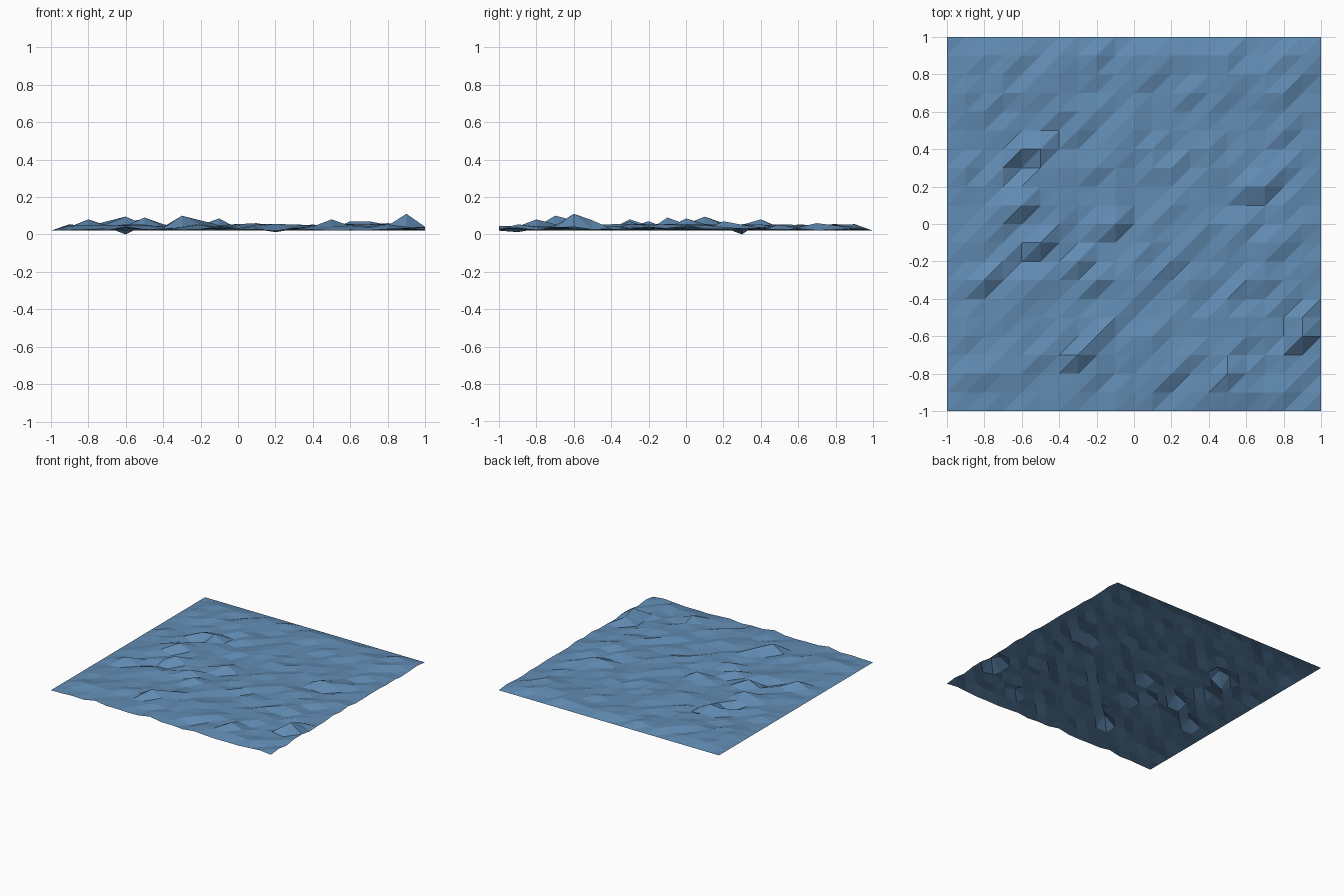
import bpy, bmesh, random

random.seed(7)
N, STEP, BASE = 20, 0.1, 0.02

# Gentle random relief, flat along the left and back edges
h = {}
for i in range(N + 1):
    for j in range(N + 1):
        h[i, j] = BASE if i == 0 or j == N else random.uniform(0.024, 0.056)

# Calmer outer rims on the front and right
for k in range(1, N):
    h[k, 0] = random.uniform(0.02, 0.045)
    h[N, k] = random.uniform(0.02, 0.042)
h[N, 0] = 0.025

# Distinct peaks and dips: x, y, height
features = [
    (0.9, -0.6, 0.11), (0.9, -0.5, 0.075), (1.0, -0.6, 0.04),
    (-0.3, -0.7, 0.10), (-0.3, -0.8, 0.04), (-0.2, -0.6, 0.075),
    (-0.5, -0.1, 0.09), (-0.5, -0.2, 0.022), (-0.6, -0.2, 0.02),
    (-0.6, 0.1, 0.095), (-0.7, 0.1, 0.07), (-0.6, 0.0, 0.03),
    (-0.6, 0.3, 0.0), (-0.6, 0.4, 0.07), (-0.5, 0.4, 0.08),
    (-0.4, 0.4, 0.03), (-0.6, 0.2, 0.06), (-0.8, -0.3, 0.08),
    (-0.8, -0.4, 0.03), (-0.7, -0.3, 0.03), (-0.3, -0.2, 0.07),
    (-0.3, -0.3, 0.03), (-0.2, -0.3, 0.07), (-0.1, 0.0, 0.085),
    (0.7, 0.2, 0.07), (0.6, 0.2, 0.07), (0.7, 0.1, 0.025),
    (0.6, 0.1, 0.03), (0.5, -0.8, 0.08), (0.1, -0.6, 0.06),
    (0.2, 0.4, 0.025), (0.2, -0.9, 0.012), (0.8, 0.7, 0.06),
]
for x, y, z in features:
    h[round((x + 1) / STEP), round((y + 1) / STEP)] = z

# Terrain sheet, each cell split along the same diagonal
bm = bmesh.new()
v = {k: bm.verts.new((k[0] * STEP - 1, k[1] * STEP - 1, z)) for k, z in h.items()}
for i in range(N):
    for j in range(N):
        a, b, c, d = v[i, j], v[i + 1, j], v[i + 1, j + 1], v[i, j + 1]
        bm.faces.new((a, b, c))
        bm.faces.new((a, c, d))
mesh = bpy.data.meshes.new("terrain")
bm.to_mesh(mesh)
bm.free()
terrain = bpy.data.objects.new("terrain", mesh)
bpy.context.collection.objects.link(terrain)

mat = bpy.data.materials.new("blue_water")
mat.diffuse_color = (0.12, 0.26, 0.45, 1)
mesh.materials.append(mat)
